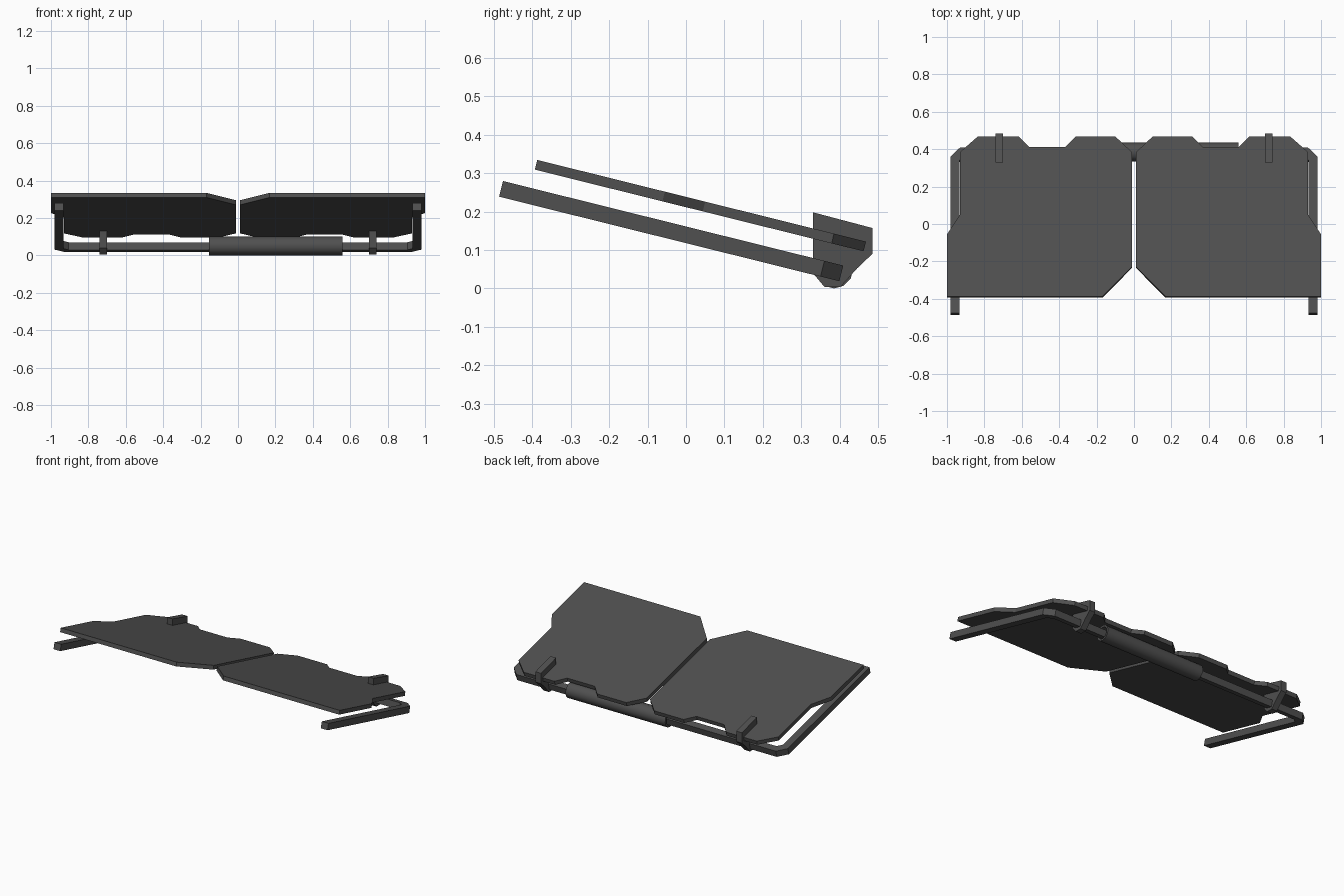
import bpy, bmesh, math
from mathutils import Vector

cube = bpy.data.objects.get("Cube")
if cube:
    bpy.data.objects.remove(cube, do_unlink=True)

TILT = math.radians(13.95)
NORMAL = Vector((0, math.sin(TILT), math.cos(TILT)))

dark_grey = bpy.data.materials.new("dark_grey")
dark_grey.use_nodes = True
GREY = (0.08, 0.08, 0.08, 1)
dark_grey.diffuse_color = GREY
dark_grey.node_tree.nodes["Principled BSDF"].inputs["Base Color"].default_value = GREY


def finish(name, bm):
    bmesh.ops.recalc_face_normals(bm, faces=bm.faces)
    mesh = bpy.data.meshes.new(name)
    bm.to_mesh(mesh)
    bm.free()
    mesh.materials.append(dark_grey)
    obj = bpy.data.objects.new(name, mesh)
    bpy.context.collection.objects.link(obj)
    return obj


def prism(name, points, offset):
    """Extrude a closed outline along an offset vector."""
    bm = bmesh.new()
    face = bm.faces.new([bm.verts.new(p) for p in points])
    new = bmesh.ops.extrude_face_region(bm, geom=[face])["geom"]
    bmesh.ops.translate(bm, vec=offset, verts=[g for g in new if isinstance(g, bmesh.types.BMVert)])
    # the starting face stays as the second cap
    if not face.is_valid or len(bm.faces) < len(points) + 2:
        bm.faces.new([v for v in bm.verts][:len(points)])
    return finish(name, bm)


def tilted_plate(name, outline, z_origin, thickness):
    """Plate on the sloping plane; the outline is its upper surface."""
    pts = [(x, y, z_origin - math.tan(TILT) * y) for x, y in outline]
    return prism(name, pts, -NORMAL * thickness)


# Two notched panels
panel = [(0.012, -0.23), (0.168, -0.387), (1.0, -0.387), (1.0, -0.055),
         (0.93, 0.05), (0.93, 0.385), (0.835, 0.468), (0.615, 0.468),
         (0.562, 0.413), (0.365, 0.413), (0.31, 0.468), (0.1, 0.468),
         (0.012, 0.385)]
for side, s in (("left", 1), ("right", -1)):
    tilted_plate(side + "_panel", [(s * x, y) for x, y in panel], 0.238, 0.026)

# U-shaped support frame
half = [(0.982, -0.476), (0.982, 0.36), (0.93, 0.409)]
inner = [(0.905, 0.367), (0.934, 0.34), (0.934, -0.476)]
frame = half + [(-x, y) for x, y in half[::-1]]
frame += [(-x, y) for x, y in inner[::-1]] + inner
tilted_plate("support_frame", frame, 0.161, 0.042)

# Clips joining the panels to the frame
clip = [(0.33, 0.198), (0.485, 0.157), (0.485, 0.09), (0.445, 0.052),
        (0.402, 0.004), (0.36, 0.004), (0.33, 0.04)]
for side, x in (("left", 0.7), ("right", -0.74)):
    prism(side + "_clip", [(x, y, z) for y, z in clip], Vector((0.04, 0, 0)))

# Hollow sleeve around the rear bar
bm = bmesh.new()
SIDES = 12
rings = []
for x, r in ((-0.155, 0.05), (0.56, 0.05), (0.56, 0.038), (-0.155, 0.038)):
    rings.append([bm.verts.new((x, 0.385 + r * math.sin(a), 0.05 + r * math.cos(a)))
                  for a in (math.tau * i / SIDES for i in range(SIDES))])
for k in range(4):
    a, b = rings[k], rings[(k + 1) % 4]
    for i in range(SIDES):
        j = (i + 1) % SIDES
        bm.faces.new((a[i], a[j], b[j], b[i]))
sleeve = finish("bar_sleeve", bm)
bpy.ops.object.select_all(action="DESELECT")
sleeve.select_set(True)
bpy.context.view_layer.objects.active = sleeve
bpy.ops.object.shade_smooth_by_angle(angle=math.radians(40))
